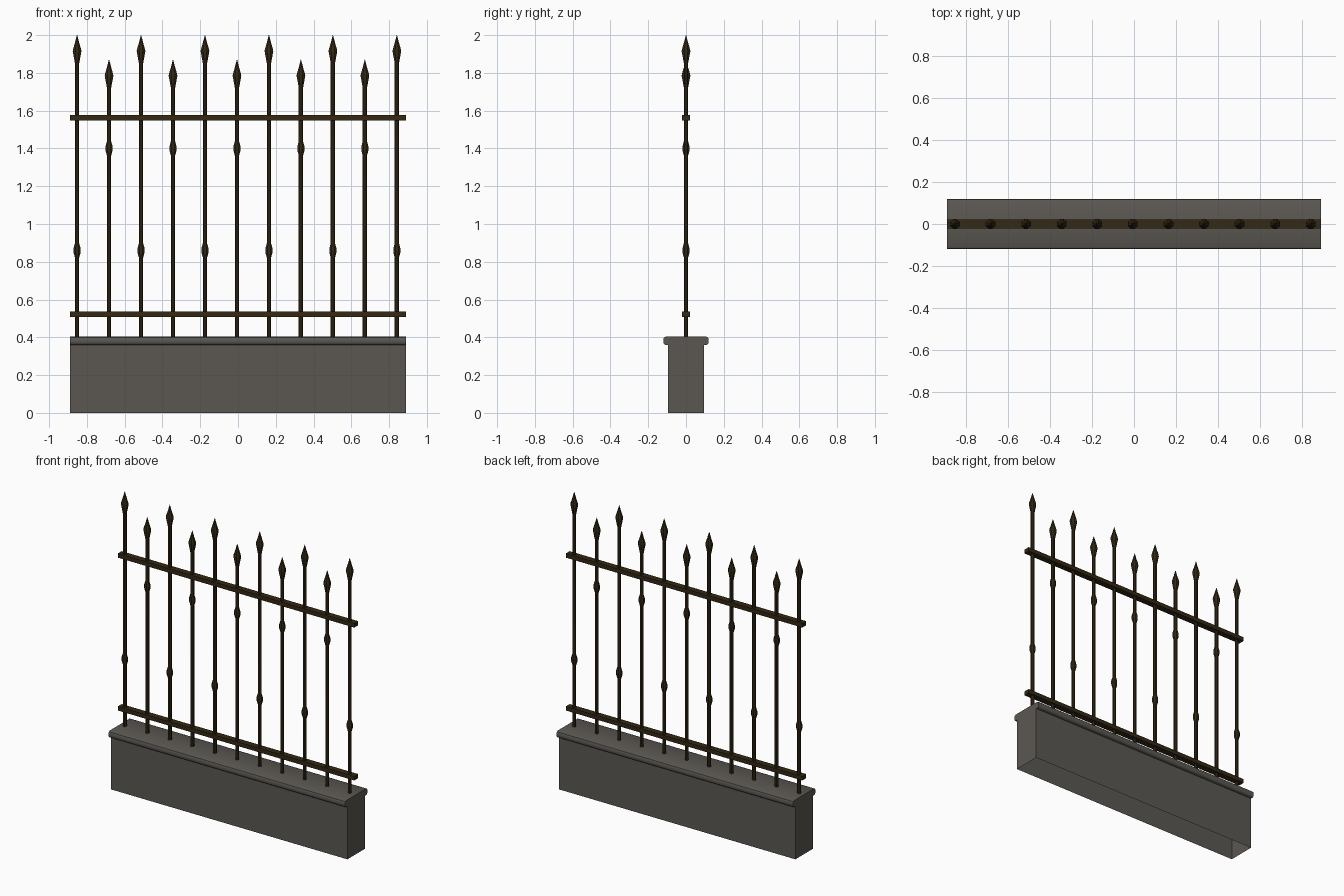
import bpy, bmesh, math

if "Cube" in bpy.data.objects:
    bpy.data.objects.remove(bpy.data.objects["Cube"])

def mat(name, rgb):
    m = bpy.data.materials.new(name)
    m.diffuse_color = (*rgb, 1)
    m.use_nodes = True
    m.node_tree.nodes["Principled BSDF"].inputs["Base Color"].default_value = m.diffuse_color
    return m

stone = mat("grey stone", (0.105, 0.097, 0.085))
iron = mat("dark bronze iron", (0.033, 0.021, 0.007))
HALF = 0.89  # half length of the panel

def finish(name, bm, material, smooth=True):
    bmesh.ops.recalc_face_normals(bm, faces=bm.faces)
    me = bpy.data.meshes.new(name)
    bm.to_mesh(me)
    bm.free()
    ob = bpy.data.objects.new(name, me)
    bpy.context.collection.objects.link(ob)
    me.materials.append(material)
    if smooth:
        bpy.context.view_layer.objects.active = ob
        ob.select_set(True)
        bpy.ops.object.shade_smooth_by_angle(angle=math.radians(40))
        ob.select_set(False)
    return ob

def box(name, size, loc, material):
    bm = bmesh.new()
    bmesh.ops.create_cube(bm, size=1)
    for v in bm.verts:
        v.co = [c * s + l for c, s, l in zip(v.co, size, loc)]
    return finish(name, bm, material, False)

def lathe(name, profile, x, material, sides=8):
    bm = bmesh.new()
    rings = []
    for r, z in profile:
        rings.append([bm.verts.new((x + r * math.cos((k + .5) * math.tau / sides),
                                    r * math.sin((k + .5) * math.tau / sides), z))
                      for k in range(sides)])
    for a, b in zip(rings, rings[1:]):
        for k in range(sides):
            j = (k + 1) % sides
            bm.faces.new((a[k], a[j], b[j], b[k]))
    bm.faces.new(rings[-1])
    return finish(name, bm, material)

# Low wall with rounded coping: one profile run along x, open underneath
half = [(0.095, 0), (0.095, 0.36), (0.11, 0.36), (0.117, 0.365), (0.12, 0.375),
        (0.12, 0.39), (0.116, 0.4), (0.106, 0.405)]
outline = half + [(-y, z) for y, z in reversed(half)]
bm = bmesh.new()
left = [bm.verts.new((-HALF, y, z)) for y, z in outline]
right = [bm.verts.new((HALF, y, z)) for y, z in outline]
for i in range(len(outline) - 1):
    bm.faces.new((left[i], left[i + 1], right[i + 1], right[i]))
bm.faces.new(left)
bm.faces.new(right)
finish("stone_wall", bm, stone)

# Horizontal rails
for name, z in (("lower_rail", 0.522), ("upper_rail", 1.562)):
    box(name, (2 * HALF, 0.042, 0.028), (0, 0, z), iron)

# Upright bars: alternate tall and short, each with a knop and a spear head
R = 0.0125
for i in range(11):
    tall = i % 2 == 0
    tip, knop = (2.0, 0.86) if tall else (1.87, 1.40)
    profile = [(R, 0.40), (R, knop - 0.037), (0.02, knop - 0.012), (0.02, knop + 0.012),
               (R, knop + 0.037), (R, tip - 0.148), (0.017, tip - 0.125), (0.025, tip - 0.085),
               (0.023, tip - 0.075), (0.012, tip - 0.04), (0.001, tip)]
    lathe(f"{'tall' if tall else 'short'}_bar_{i + 1}", profile, -0.852 + i * 0.1693, iron)
